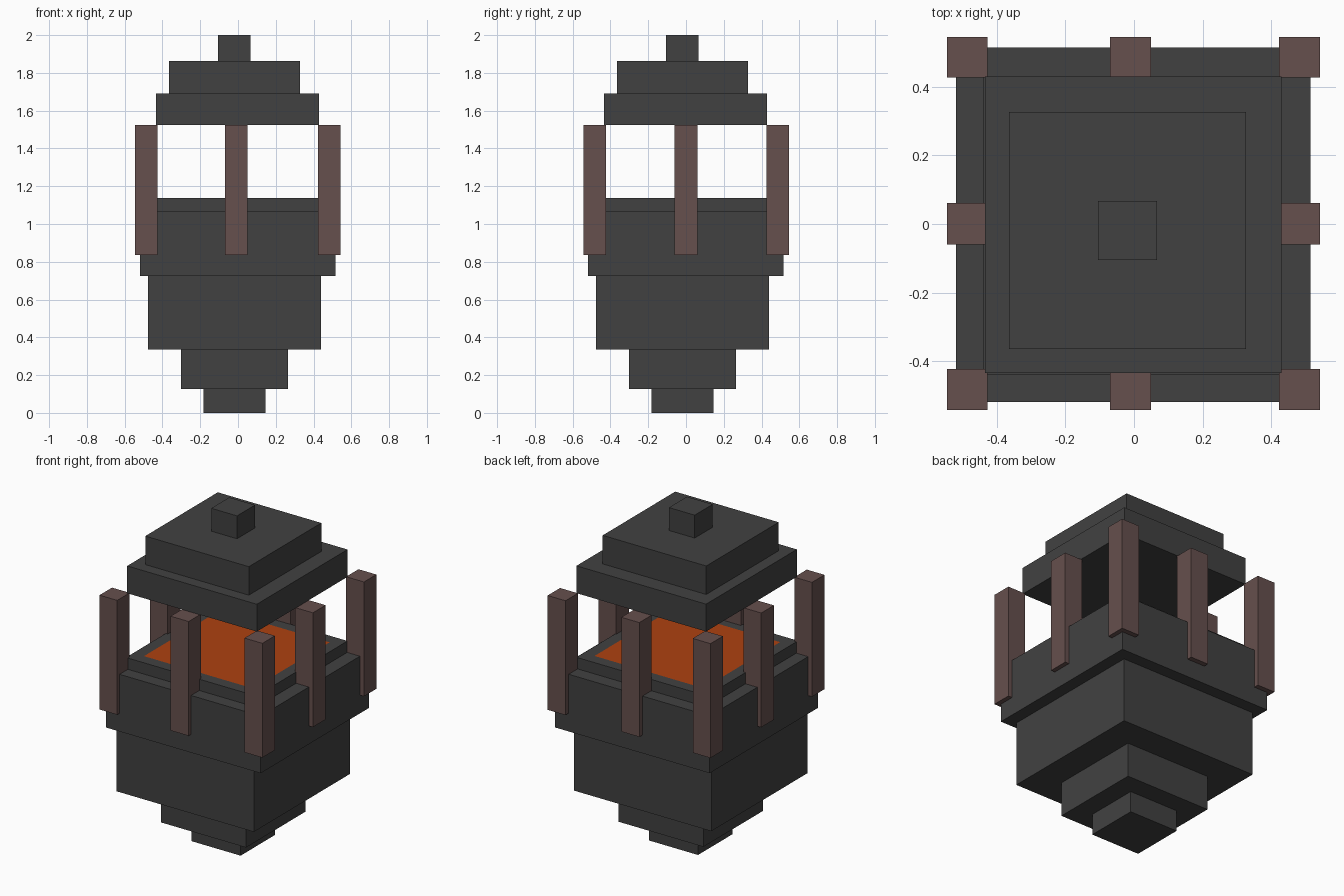
import bpy, bmesh

cube = bpy.data.objects.get("Cube")
if cube:
    bpy.data.objects.remove(cube, do_unlink=True)


def material(name, rgb):
    m = bpy.data.materials.new(name)
    m.use_nodes = True
    m.diffuse_color = (*rgb, 1)
    m.node_tree.nodes["Principled BSDF"].inputs["Base Color"].default_value = (*rgb, 1)
    return m


STONE = material("dark stone", (0.053, 0.053, 0.053))
WOOD = material("brown wood", (0.133, 0.079, 0.075))
GLOW = material("ember orange", (0.42, 0.053, 0.005))


def box(name, lo, hi, mat):
    """Box between two opposite corners."""
    bm = bmesh.new()
    bmesh.ops.create_cube(bm, size=1)
    for v in bm.verts:
        v.co = [h if c > 0 else l for c, l, h in zip(v.co, lo, hi)]
    me = bpy.data.meshes.new(name)
    bm.to_mesh(me)
    bm.free()
    me.materials.append(mat)
    ob = bpy.data.objects.new(name, me)
    bpy.context.scene.collection.objects.link(ob)
    return ob


# Square tiers: name, lower side, upper side (same in x and y), bottom, top
tiers = [
    ("foot", -0.182, 0.145, 0, 0.127),
    ("lower_step", -0.302, 0.265, 0.127, 0.335),
    ("body", -0.477, 0.44, 0.335, 0.725),
    ("band", -0.519, 0.515, 0.725, 1.07),
    ("bowl_rim", -0.44, 0.43, 1.07, 1.138),
    ("lid_base", -0.435, 0.43, 1.525, 1.69),
    ("lid_step", -0.364, 0.327, 1.69, 1.862),
    ("lid_knob", -0.105, 0.067, 1.862, 2.0),
]
for name, a, b, z0, z1 in tiers:
    box(name, (a, a, z0), (b, b, z1), STONE)

# Glowing bed inset into the top of the bowl rim
me = bpy.data.objects["bowl_rim"].data
me.materials.append(GLOW)
bm = bmesh.new()
bm.from_mesh(me)
top = max(bm.faces, key=lambda f: f.calc_center_median().z)
bmesh.ops.inset_region(bm, faces=[top], thickness=0.1)
top.material_index = 1
bm.to_mesh(me)
bm.free()

# Eight posts: four corners and four side middles
xs = {"right": (-0.545, -0.427), "middle": (-0.07, 0.05), "left": (0.423, 0.542)}
ys = {"front": (-0.542, -0.423), "middle": (-0.06, 0.061), "back": (0.427, 0.545)}
for xn, (x0, x1) in xs.items():
    for yn, (y0, y1) in ys.items():
        if xn == yn:
            continue
        box(f"post_{yn}_{xn}", (x0, y0, 0.835), (x1, y1, 1.525), WOOD)
